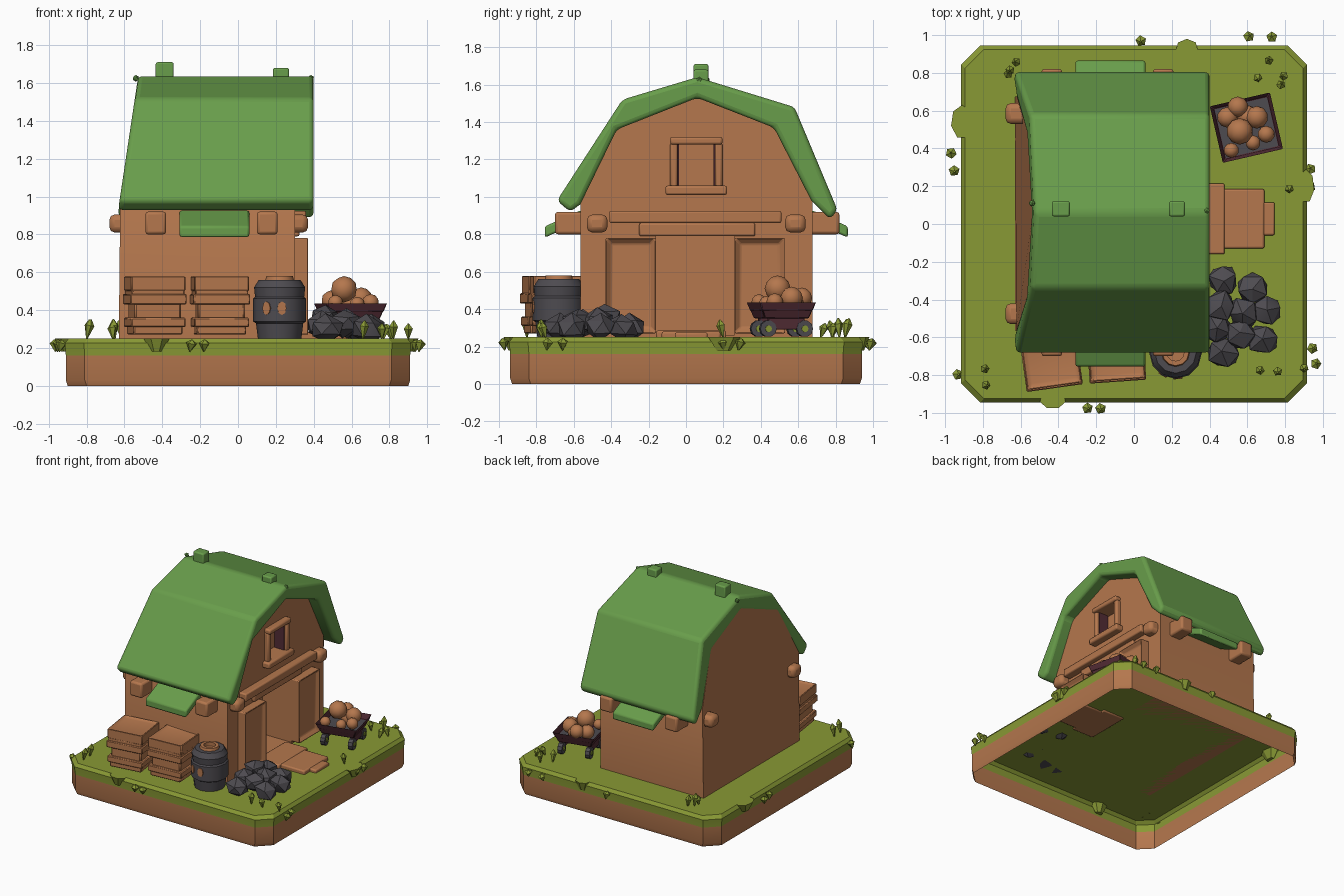
import bpy, bmesh, math, random
from mathutils import Matrix, Vector

cube = bpy.data.objects.get("Cube")
if cube:
    bpy.data.objects.remove(cube)
random.seed(4)
made = []


def material(name, r, g, b):
    m = bpy.data.materials.new(name)
    m.diffuse_color = (r, g, b, 1)
    m.use_nodes = True
    bsdf = m.node_tree.nodes["Principled BSDF"]
    bsdf.inputs["Base Color"].default_value = (r, g, b, 1)
    bsdf.inputs["Roughness"].default_value = 0.9
    return m


ROOF = material("roof green", .14, .34, .07)
GRASS = material("grass green", .25, .32, .035)
WOOD = material("warm brown", .46, .185, .075)
PLUM = material("dark plum", .085, .025, .035)
STONE = material("dark grey", .075, .07, .08)


def finish(name, bm, mats, bevel=0, segments=2):
    bmesh.ops.recalc_face_normals(bm, faces=bm.faces)
    mesh = bpy.data.meshes.new(name)
    bm.to_mesh(mesh)
    bm.free()
    ob = bpy.data.objects.new(name, mesh)
    bpy.context.scene.collection.objects.link(ob)
    for m in mats:
        mesh.materials.append(m)
    if bevel:
        mod = ob.modifiers.new("soft edges", "BEVEL")
        mod.width, mod.segments, mod.limit_method = bevel, segments, "ANGLE"
    made.append(ob)
    return ob


def place(x, y, z, turn=0):
    return Matrix.Translation((x, y, z)) @ Matrix.Rotation(math.radians(turn), 4, "Z")


def add_box(bm, lo, hi, frame=Matrix()):
    lo, hi = Vector(lo), Vector(hi)
    m = frame @ Matrix.Translation((lo + hi) / 2) @ Matrix.Diagonal((*(hi - lo), 1))
    return bmesh.ops.create_cube(bm, size=1, matrix=m)["verts"]


def boxes(name, pairs, mat, bevel=0):
    bm = bmesh.new()
    for lo, hi in pairs:
        add_box(bm, lo, hi)
    return finish(name, bm, [mat], bevel)


def recess(bm, verts, normal, width, depth):
    """Inset the face of a box pointing along normal and push it in."""
    bm.normal_update()
    faces = {f for v in verts for f in v.link_faces}
    face = max(faces, key=lambda f: f.normal.dot(normal))
    bmesh.ops.inset_region(bm, faces=[face], thickness=width, depth=0)
    bmesh.ops.translate(bm, verts=face.verts, vec=Vector(normal) * -depth)
    return face


def lean(x, z):
    return x + .15 * max(0, z - .92)


def barn_prism(name, profile, x0, x1, mat, bevel=0):
    """Extrude a (y, z) profile along x; the left end leans inwards."""
    bm = bmesh.new()
    left = [bm.verts.new((lean(x0, z), y, z)) for y, z in profile]
    right = [bm.verts.new((x1, y, z)) for y, z in profile]
    bm.faces.new(left)
    bm.faces.new(right[::-1])
    for i in range(len(profile)):
        j = (i + 1) % len(profile)
        bm.faces.new((left[i], left[j], right[j], right[i]))
    return finish(name, bm, [mat], bevel, 3)


# Ground: open-bottomed block, earth below and grass above
bm = bmesh.new()
rings = []
for z, inset in ((0, .01), (.03, 0), (.16, 0), (.225, -.005), (.25, .015)):
    a, b, c = .91 - inset, .94 - inset, .1
    outline = ((a, c - b), (a, b - c), (a - c, b), (c - a, b),
               (-a, b - c), (-a, c - b), (c - a, -b), (a - c, -b))
    rings.append([bm.verts.new((x, y, z)) for x, y in outline])
for k, (low, high) in enumerate(zip(rings, rings[1:])):
    for i in range(8):
        j = (i + 1) % 8
        bm.faces.new((low[i], low[j], high[j], high[i])).material_index = int(k > 1)
bm.faces.new(rings[-1]).material_index = 1
finish("ground", bm, [WOOD, GRASS])

# Grass clumps bulging over the ground edge
bm = bmesh.new()
for x, y, wx, wy in ((-.91, .54, .06, .09), (.28, .93, .06, .05),
                     (-.43, -.93, .07, .05), (.91, .2, .045, .09)):
    m = place(x, y, .215) @ Matrix.Diagonal((wx, wy, 1, 1))
    bmesh.ops.create_cone(bm, cap_ends=True, segments=7, radius1=.45, radius2=1, depth=.07, matrix=m)
finish("edge_clumps", bm, [GRASS])

# Barn body with door and window openings
walls = [(-.565, .25), (-.565, .97), (-.375, 1.38), (.06, 1.55), (.475, 1.39), (.675, .98), (.675, .25)]
body = barn_prism("barn_walls", walls, -.63, .30, WOOD)
for lo, hi in (((.04, -.16, .262), (.5, .26, .80)), ((.22, -.045, 1.06), (.5, .155, 1.28))):
    cutter = boxes("opening_cutter", [(lo, hi)], WOOD)
    cutter.hide_render = True
    mod = body.modifiers.new("opening", "BOOLEAN")
    mod.operation, mod.object = "DIFFERENCE", cutter
    bpy.context.view_layer.objects.active = body
    bpy.ops.object.modifier_apply(modifier=mod.name)
    made.remove(cutter)
    bpy.data.objects.remove(cutter)

# Gambrel roof, eave flaps and ridge blocks
roof = [(-.69, .98), (-.34, 1.52), (.06, 1.64), (.58, 1.48), (.81, .93), (.77, .88), (.67, .98),
        (.47, 1.37), (.06, 1.53), (-.37, 1.36), (-.565, .96), (-.62, .92)]
barn_prism("roof", roof, -.635, .40, ROOF, .025)
for name, wall, side in (("front_flap", -.56, -1), ("back_flap", .67, 1)):
    bm = bmesh.new()
    for v in add_box(bm, (-.31, 0, .87), (.06, .195, .93)):
        v.co.z -= .45 * v.co.y
        v.co.y = wall + side * v.co.y
    finish(name, bm, [ROOF], .012)
boxes("ridge_blocks", [((-.435, .04, 1.58), (-.34, .12, 1.71)),
                       ((.185, .04, 1.58), (.27, .12, 1.68))], ROOF, .01)
bm = bmesh.new()
for x, y in ((.385, .07), (-.54, .11)):
    bmesh.ops.create_icosphere(bm, subdivisions=1, radius=.018, matrix=place(x, y, 1.625))
finish("ridge_studs", bm, [ROOF])

# Timber frame
boxes("eave_beams", [((x, -.70, .80), (x + .11, .82, .92)) for x in (-.49, .10)], WOOD, .015)
boxes("long_beams", [((-.68, y, .81), (.37, y + .11, .905)) for y in (-.53, .53)], WOOD, .028)
boxes("gable_beam", [((.25, -.41, .86), (.36, .51, .925))], WOOD, .01)
boxes("door_lintel", [((.28, -.25, .79), (.325, .37, .86))], WOOD, .01)

# Window surround with plum jambs
boxes("window_frame", [((.28, -.085, 1.28), (.35, .195, 1.32)), ((.28, -.11, 1.01), (.36, .22, 1.06)),
                       ((.28, -.085, 1.05), (.335, -.045, 1.29)),
                       ((.28, .155, 1.05), (.335, .195, 1.29))], WOOD, .012)
boxes("window_jambs", [((.225, -.045, 1.06), (.31, -.038, 1.28)),
                       ((.225, .148, 1.06), (.31, .155, 1.28))], PLUM)

# Doors standing open, each with a sunk panel
for name, y in (("left_door", .26), ("right_door", -.43)):
    bm = bmesh.new()
    verts = add_box(bm, (.29, y, .27), (.375, y + .27, .78))
    recess(bm, verts, (1, 0, 0), .045, .03)
    finish(name, bm, [WOOD], .008)

# Doorstep path
boxes("path", [((.28, -.16, .24), (.48, .215, .285)), ((.46, -.13, .24), (.69, .185, .28)),
               ((.67, -.06, .24), (.745, .115, .275))], WOOD, .01)

# Slatted crates
for name, x, y, turn in (("first_crate", -.44, -.72, 8), ("second_crate", -.095, -.685, 4)):
    frame = place(x, y, .25, turn)
    bm = bmesh.new()
    for w, z0, z1 in ((.13, .02, .07), (.145, .06, .11), (.15, .18, .235), (.14, .22, .26)):
        add_box(bm, (-w, -w, z0), (w, w, z1), frame)
    add_box(bm, (-.10, -.10, .05), (.10, .10, .24), frame)
    for i in range(5):
        t = -.11 + .055 * i
        add_box(bm, (t - .015, -.12, .1), (t + .015, .12, .19), frame)
        add_box(bm, (-.12, t - .015, .1), (.12, t + .015, .19), frame)
    lid = add_box(bm, (-.145, -.14, .25), (.145, .14, .33), frame)
    recess(bm, lid, (0, 0, 1), .035, .015)
    finish(name, bm, [WOOD], .006, 1)

# Barrel: lathe with a wooden bung ring, plus two round patches
bm = bmesh.new()
profile = [(0, 0), (.115, 0), (.125, .08), (.14, .09), (.14, .21), (.13, .22), (.135, .27), (.11, .31),
           (.075, .31), (.07, .33), (.045, .33), (.045, .30), (0, .30)]
vs = [bm.verts.new((r, 0, z)) for r, z in profile]
es = [bm.edges.new(p) for p in zip(vs, vs[1:])]
bmesh.ops.spin(bm, geom=vs + es, cent=(0, 0, 0), axis=(0, 0, 1), angle=math.tau, steps=12)
bmesh.ops.remove_doubles(bm, verts=bm.verts, dist=.0005)
for f in bm.faces:
    c = f.calc_center_median()
    f.material_index = int(c.z > .29 and c.xy.length < .074)
bmesh.ops.translate(bm, verts=bm.verts, vec=(.22, -.68, .25))
finish("barrel", bm, [STONE, WOOD])
bm = bmesh.new()
for turn in (-30, 5):
    m = place(.22, -.68, .41, turn) @ Matrix.Translation((0, -.137, 0)) @ Matrix.Rotation(math.pi / 2, 4, "X")
    m = m @ Matrix.Diagonal((.8, 1.2, 1, 1))
    bmesh.ops.create_cone(bm, cap_ends=True, segments=8, radius1=.03, radius2=.03, depth=.009, matrix=m)
finish("barrel_patches", bm, [WOOD])

# Rock pile
bm = bmesh.new()
for x, y, z in ((.475, -.30, .3), (.63, -.34, .3), (.46, -.43, .36), (.58, -.47, .33), (.70, -.46, .3),
                (.44, -.55, .32), (.56, -.58, .33), (.68, -.61, .3), (.47, -.68, .3)):
    m = place(x, y, z, random.uniform(0, 90)) @ Matrix.Diagonal((1, 1.1, .9, 1))
    made_verts = bmesh.ops.create_icosphere(bm, subdivisions=1, radius=.083, matrix=m)["verts"]
    for v in made_verts:
        v.co += Vector([random.uniform(-.008, .008) for _ in range(3)])
finish("rock_pile", bm, [STONE])

# Cart: flared tray, axles and wheels
cart = place(.595, .51, .25, 13)
bm = bmesh.new()
tray = add_box(bm, (-.165, -.155, .10), (.165, .155, .19))
for v in tray:
    if v.co.z < .15:
        v.co.x *= .78
        v.co.y *= .78
recess(bm, tray, (0, 0, 1), .025, .05).material_index = 1
for x in (-.11, .11):
    add_box(bm, (x - .012, -.1, .04), (x + .012, .1, .11))
bm.transform(cart)
finish("cart_tray", bm, [PLUM, STONE], .005, 1)
for name, radius, depth, mat in (("cart_wheels", .045, .035, STONE), ("wheel_hubs", .018, .045, GRASS)):
    bm = bmesh.new()
    for x in (-.11, .11):
        for y in (-.1, .1):
            m = cart @ Matrix.Translation((x, y, .045)) @ Matrix.Rotation(math.pi / 2, 4, "Y")
            bmesh.ops.create_cone(bm, cap_ends=True, segments=10, radius1=radius, radius2=radius, depth=depth, matrix=m)
    finish(name, bm, [mat])

# Round produce in the cart
bm = bmesh.new()
for x, y, z, r in ((.495, .565, .45, .055), (.55, .62, .46, .055), (.65, .565, .46, .06), (.56, .49, .51, .07),
                   (.70, .475, .44, .045), (.63, .43, .43, .04), (.515, .39, .44, .04), (.6, .57, .43, .06)):
    bmesh.ops.create_icosphere(bm, subdivisions=2, radius=r, matrix=place(x, y, z))
finish("cart_produce", bm, [WOOD])


# Leafy sprouts: upturned points on the grass, smaller ones around the rim
def add_sprout(bm, x, y, z, r, h):
    tilt = Matrix.Rotation(random.uniform(-.25, .25), 4, "X") @ Matrix.Rotation(random.uniform(-.25, .25), 4, "Y")
    m = place(x, y, z, random.uniform(0, 90)) @ tilt
    for r1, r2, d, mid in ((.003, r, h * .7, h * .35), (r, .004, h * .3, h * .85)):
        bmesh.ops.create_cone(bm, cap_ends=False, segments=5, radius1=r1, radius2=r2, depth=d,
                              matrix=m @ Matrix.Translation((0, 0, mid)))


bm = bmesh.new()
for x, y in ((-.65, .82), (-.66, .78), (-.61, .85), (.72, .85), (.65, .79), (.81, .78), (.77, .72),
             (-.80, -.77), (-.80, -.85), (.66, -.77), (.76, -.77), (.90, -.75), (.82, .2)):
    add_sprout(bm, x, y, .245, .025, random.uniform(.08, .11))
for x, y in ((.04, .98), (.60, .98), (.735, .98), (-.965, .37), (-.955, .29), (-.945, -.8), (-.255, -.97),
             (-.18, -.97), (.935, -.66), (.955, -.745), (.935, .28), (.925, .2)):
    add_sprout(bm, x, y, .18, .03, .065)
finish("sprouts", bm, [GRASS])

# Smooth rounded parts, keep hard edges crisp
bpy.ops.object.select_all(action="DESELECT")
for ob in made:
    ob.select_set(True)
bpy.context.view_layer.objects.active = made[0]
bpy.ops.object.shade_smooth_by_angle(angle=math.radians(32))
